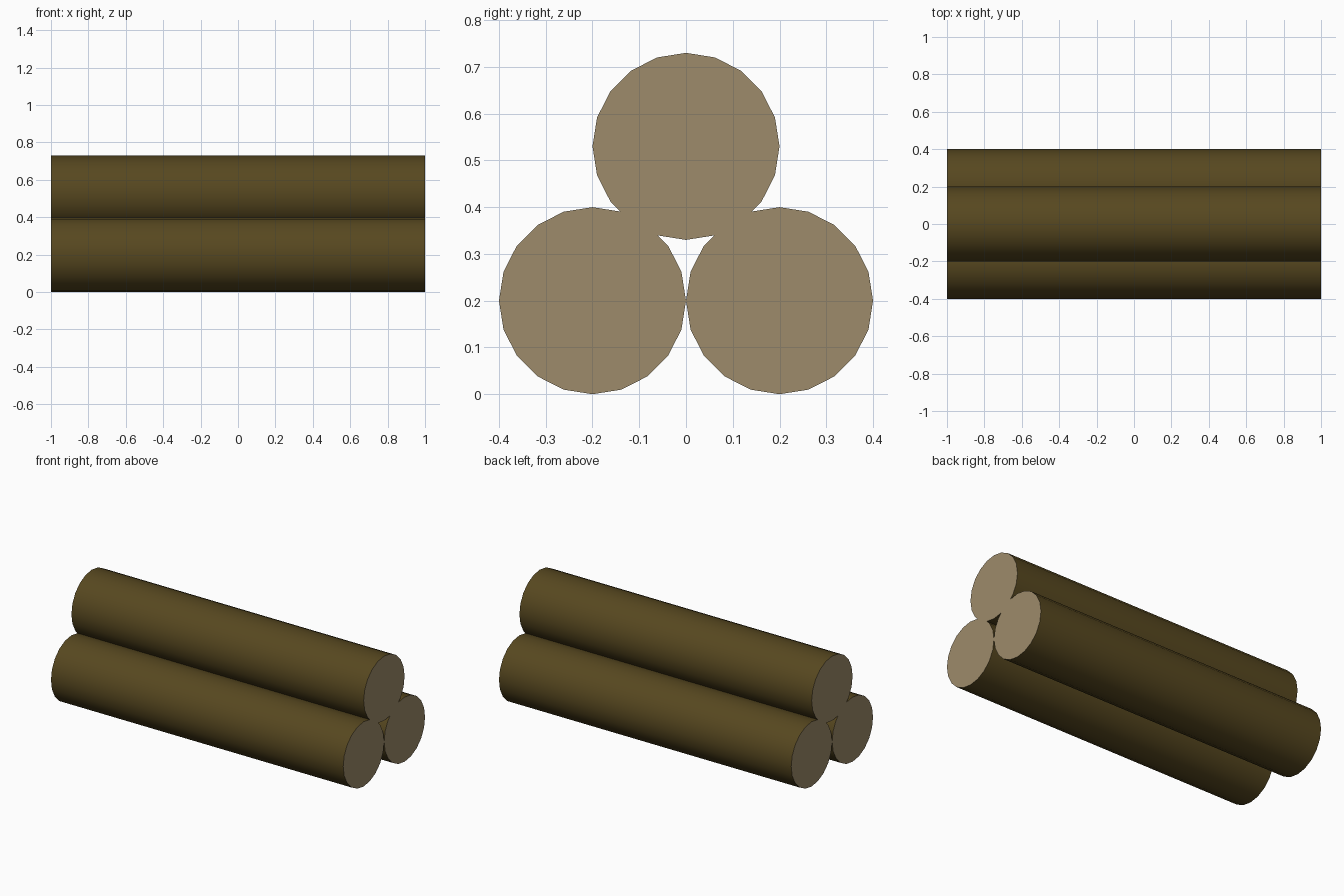
import bpy
import math

if "Cube" in bpy.data.objects:
    bpy.data.objects.remove(bpy.data.objects["Cube"])

RADIUS, LENGTH, SIDES = 0.2, 2.0, 20


def make_material(name, color):
    mat = bpy.data.materials.new(name)
    mat.diffuse_color = (*color, 1.0)
    mat.use_nodes = True
    mat.node_tree.nodes["Principled BSDF"].inputs["Base Color"].default_value = mat.diffuse_color
    return mat


bark = make_material("bark", (0.095, 0.064, 0.014))
cut_wood = make_material("cut_wood", (0.34, 0.26, 0.145))


def make_log(name, y, z):
    bpy.ops.mesh.primitive_cylinder_add(
        vertices=SIDES, radius=RADIUS, depth=LENGTH,
        location=(0, y, z), rotation=(0, math.pi / 2, 0))
    log = bpy.context.object
    log.name = name
    log.data.materials.append(bark)
    log.data.materials.append(cut_wood)
    # Pale cut wood on the two end caps
    for face in log.data.polygons:
        face.material_index = 1 if len(face.vertices) > 4 else 0
    bpy.ops.object.shade_smooth_by_angle(angle=math.radians(30))


# Two logs side by side with a third resting in the groove
make_log("front_log", -0.2, 0.2)
make_log("back_log", 0.2, 0.2)
make_log("top_log", 0.0, 0.53)
